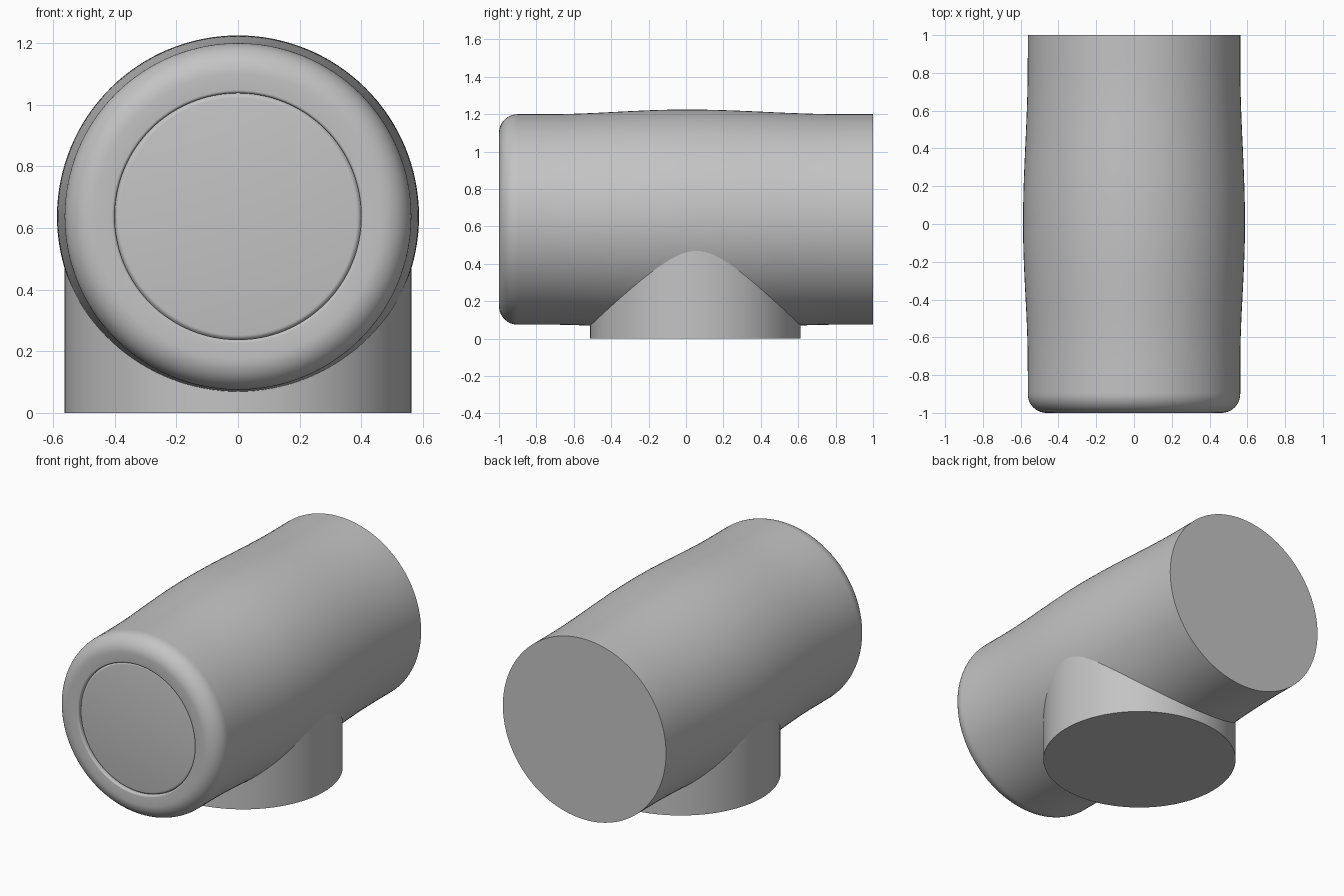
import bpy, bmesh, math
from mathutils import Vector, Matrix

cube = bpy.data.objects.get("Cube")
if cube:
    bpy.data.objects.remove(cube)

AXIS_Z = 0.6375   # height of the barrel axis
R = 0.5625        # barrel and post radius
SEGMENTS = 128

grey = bpy.data.materials.new("plain grey")
grey.use_nodes = True
GREY = (0.55, 0.55, 0.55, 1)
grey.diffuse_color = GREY
grey.node_tree.nodes["Principled BSDF"].inputs["Base Color"].default_value = GREY


def lathe(name, profile, location, along_y=False):
    """Revolve (radius, height) points; end points on the axis close the caps."""
    bm = bmesh.new()
    verts = [bm.verts.new((r, 0, h)) for r, h in profile]
    edges = [bm.edges.new(pair) for pair in zip(verts, verts[1:])]
    bmesh.ops.spin(bm, geom=verts + edges, cent=(0, 0, 0), axis=(0, 0, 1),
                   angle=math.tau, steps=SEGMENTS, use_merge=True)
    bmesh.ops.remove_doubles(bm, verts=bm.verts, dist=1e-5)
    if along_y:
        bm.transform(Matrix.Rotation(-math.pi / 2, 4, "X"))
    bmesh.ops.recalc_face_normals(bm, faces=bm.faces)
    mesh = bpy.data.meshes.new(name)
    bm.to_mesh(mesh)
    bm.free()
    mesh.materials.append(grey)
    obj = bpy.data.objects.new(name, mesh)
    obj.location = Vector(location)
    bpy.context.collection.objects.link(obj)
    bpy.ops.object.select_all(action="DESELECT")
    obj.select_set(True)
    bpy.context.view_layer.objects.active = obj
    bpy.ops.object.shade_smooth_by_angle(angle=math.radians(30))
    return obj


def arc(cr, ch, radius, start, end, steps):
    """Fillet points between two angles, in degrees."""
    angles = [math.radians(start + (end - start) * i / steps) for i in range(steps + 1)]
    return [(cr + radius * math.cos(a), ch + radius * math.sin(a)) for a in angles]


def barrel_radius(y):
    """Straight ends with a gentle swell around the middle."""
    reach = 0.75 if y < 0 else 0.85
    swell = 0.5 + 0.5 * math.cos(math.pi * min(abs(y) / reach, 1))
    return R + 0.025 * swell


# Swelling barrel, open at the front where the end cap sits, flat at the back
stations = [-0.9 + 1.9 * i / 48 for i in range(49)]
lathe("barrel", [(barrel_radius(y), y) for y in stations] + [(0, 1)],
      (0, 0, AXIS_Z), along_y=True)

# Rounded end cap with a shallow recess
cap = [(0, -0.985), (0.385, -0.985)]
cap += arc(0.385, -0.97, 0.015, -90, 0, 4)[1:]
cap = cap[:-1] + [(0.4, -0.975)]
cap += arc(0.41, -0.99, 0.01, 180, 270, 5)
cap += arc(R - 0.1, -0.9, 0.1, -90, 0, 16)
lathe("end_cap", cap, (0, 0, AXIS_Z), along_y=True)

# Upright post joining the barrel from below
lathe("post", [(0, 0), (R, 0), (R, 0.6), (0, 0.6)], (0, 0.05, 0))
